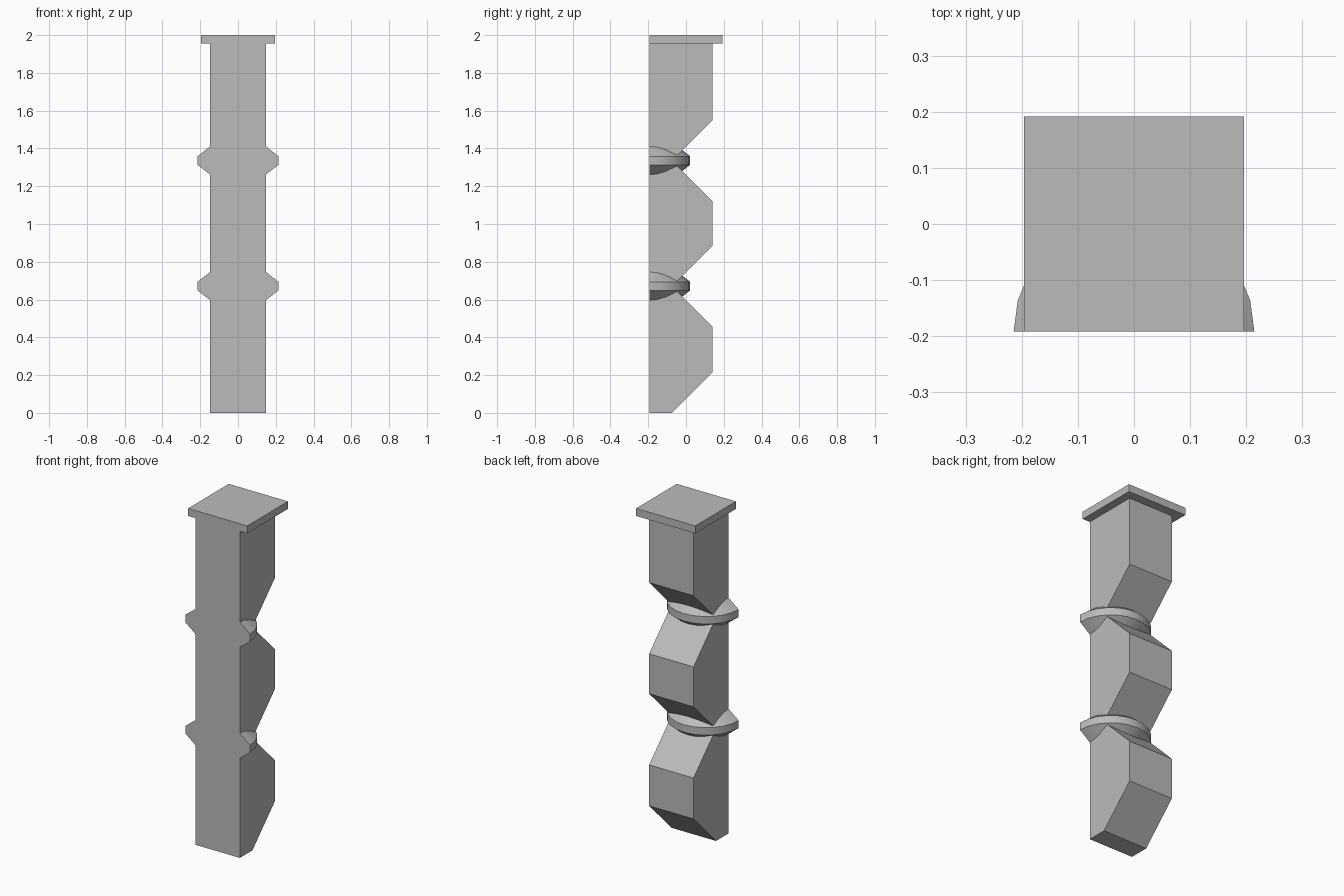
import bpy, bmesh, math
from mathutils import Vector

if "Cube" in bpy.data.objects:
    bpy.data.objects.remove(bpy.data.objects["Cube"], do_unlink=True)

FRONT, BACK = -0.192, 0.139   # column depth
HALF_W = 0.147                # column half width
NOTCH = 0.213                 # depth and half height of each 45 degree notch
LEVELS = (0.671, 1.336)       # heights of the notches and rings
PLATE_Z = 1.955

stone = bpy.data.materials.new("grey_stone")
stone.use_nodes = True
GREY = (0.5, 0.5, 0.5, 1)
stone.diffuse_color = GREY
stone.node_tree.nodes["Principled BSDF"].inputs["Base Color"].default_value = GREY


def finish(name, bm):
    bmesh.ops.recalc_face_normals(bm, faces=bm.faces)
    mesh = bpy.data.meshes.new(name)
    bm.to_mesh(mesh)
    bm.free()
    mesh.materials.append(stone)
    obj = bpy.data.objects.new(name, mesh)
    bpy.context.collection.objects.link(obj)
    return obj


def extruded_profile(name, points, half_width):
    """Side profile of (y, z) points, extruded across x."""
    bm = bmesh.new()
    face = bm.faces.new([bm.verts.new((-half_width, y, z)) for y, z in points])
    side = bmesh.ops.extrude_face_region(bm, geom=[face])
    verts = [v for v in side["geom"] if isinstance(v, bmesh.types.BMVert)]
    bmesh.ops.translate(bm, verts=verts, vec=(2 * half_width, 0, 0))
    return finish(name, bm)


def half_ring(name, z):
    """Half of a double-bevelled disc, flat at the front."""
    bm = bmesh.new()
    profile = [(0, -0.096), (0.12, -0.096), (0.2145, -0.0225),
               (0.2145, 0.0225), (0.12, 0.096), (0, 0.096)]
    verts = [bm.verts.new((r, FRONT, z + h)) for r, h in profile]
    edges = [bm.edges.new(pair) for pair in zip(verts, verts[1:])]
    bmesh.ops.spin(bm, geom=verts + edges, cent=(0, FRONT, z), axis=(0, 0, 1),
                   angle=math.pi, steps=12)
    bmesh.ops.remove_doubles(bm, verts=bm.verts, dist=0.0001)
    rim = [e for e in bm.edges if e.is_boundary]
    bmesh.ops.contextual_create(bm, geom=rim)
    obj = finish(name, bm)
    bpy.ops.object.select_all(action="DESELECT")
    obj.select_set(True)
    bpy.context.view_layer.objects.active = obj
    bpy.ops.object.shade_smooth_by_angle(angle=math.radians(30))


# Column with a chamfered foot and two notches cut into the back
outline = [(FRONT, 0), (BACK - NOTCH, 0), (BACK, NOTCH)]
for level in LEVELS:
    outline += [(BACK, level - NOTCH), (BACK - NOTCH, level), (BACK, level + NOTCH)]
outline += [(BACK, PLATE_Z), (FRONT, PLATE_Z)]
extruded_profile("column", outline, HALF_W)

# Square top plate
extruded_profile("top_plate", [(FRONT, PLATE_Z), (-FRONT, PLATE_Z),
                               (-FRONT, 2), (FRONT, 2)], 0.196)

# Rings seated in the notches
for label, level in zip(("lower_ring", "upper_ring"), LEVELS):
    half_ring(label, level)
